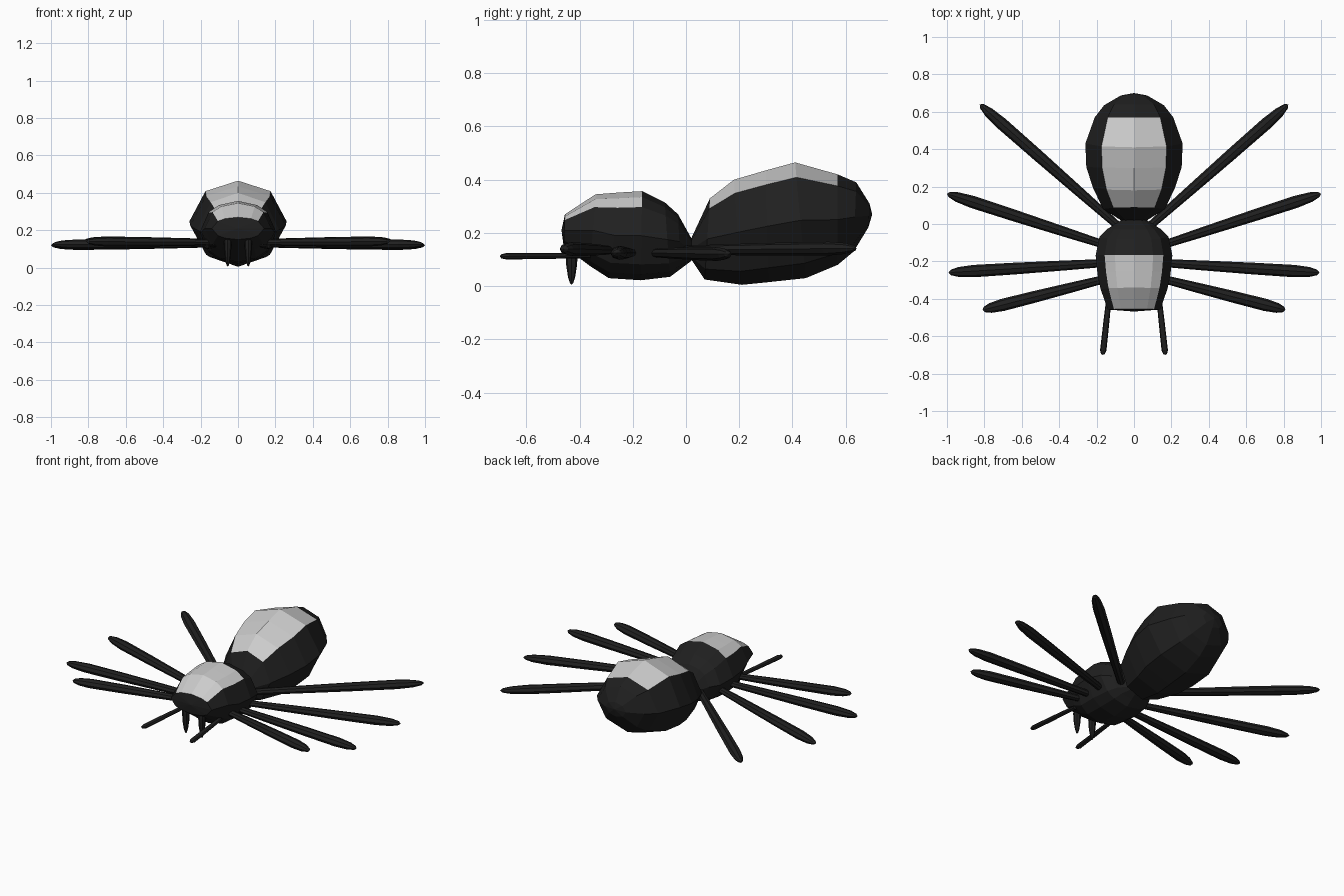
import bpy, bmesh
from math import sin, cos, radians, tau
from mathutils import Vector

if "Cube" in bpy.data.objects:
    bpy.data.objects.remove(bpy.data.objects["Cube"], do_unlink=True)


def material(name, value):
    m = bpy.data.materials.new(name)
    m.use_nodes = True
    colour = (value, value, value, 1)
    m.diffuse_color = colour
    m.node_tree.nodes["Principled BSDF"].inputs["Base Color"].default_value = colour
    return m


BLACK = material("matte black", 0.014)
GREY = material("pale grey", 0.6)


def loft(name, rings, start, end, is_grey=None):
    """Skin a list of point rings and close both ends on single points."""
    bm = bmesh.new()
    loops = [[bm.verts.new(p) for p in ring] for ring in rings]
    n = len(loops[0])
    for r, (a, b) in enumerate(zip(loops, loops[1:])):
        for i in range(n):
            j = (i + 1) % n
            f = bm.faces.new((a[i], a[j], b[j], b[i]))
            if is_grey and is_grey(r, i):
                f.material_index = 1
    for loop, point in ((loops[0], start), (loops[-1], end)):
        tip = bm.verts.new(point)
        for i in range(n):
            bm.faces.new((loop[i], loop[(i + 1) % n], tip))
    bmesh.ops.recalc_face_normals(bm, faces=bm.faces)
    mesh = bpy.data.meshes.new(name)
    bm.to_mesh(mesh)
    bm.free()
    mesh.materials.append(BLACK)
    if is_grey:
        mesh.materials.append(GREY)
    obj = bpy.data.objects.new(name, mesh)
    bpy.context.collection.objects.link(obj)
    return obj


def body(name, sections, half_angles, start, end, rows, cols):
    """Sections: top y, top z, bottom y, bottom z, half width."""
    angles = half_angles + [360 - a for a in half_angles[-2:0:-1]]
    rings = []
    for ty, tz, by, bz, w in sections:
        ring = []
        for a in angles:
            t = (1 - cos(radians(a))) / 2
            ring.append((w * sin(radians(a)), ty + (by - ty) * t, tz + (bz - tz) * t))
        rings.append(ring)
    n = len(angles)
    # The pale back plate covers the uppermost columns of some rows
    return loft(name, rings, start, end,
                lambda r, i: r in rows and (i < cols or i >= n - cols))


def limb(name, start, end, profile, wide, thick, sides=8):
    """Tapered limb; profile holds (fraction along, radius scale)."""
    start, end = Vector(start), Vector(end)
    axis = (end - start).normalized()
    ref = Vector((0, 0, 1)) if abs(axis.z) < 0.8 else Vector((0, 1, 0))
    side = axis.cross(ref).normalized()
    up = side.cross(axis)
    rings = []
    for t, s in profile:
        c = start.lerp(end, t)
        rings.append([c + side * (wide * s * cos(tau * i / sides))
                      + up * (thick * s * sin(tau * i / sides)) for i in range(sides)])
    return loft(name, rings, start, end)


# Abdomen
body("abdomen", [
    (0.02, 0.18, 0.02, 0.10, 0.07),
    (0.09, 0.33, 0.07, 0.025, 0.165),
    (0.18, 0.40, 0.21, 0.005, 0.22),
    (0.30, 0.435, 0.31, 0.015, 0.255),
    (0.41, 0.465, 0.45, 0.03, 0.26),
    (0.57, 0.42, 0.57, 0.08, 0.21),
    (0.64, 0.39, 0.63, 0.13, 0.16),
    (0.69, 0.31, 0.685, 0.22, 0.07)],
    [0, 42, 90, 138, 180], (0, 0, 0.14), (0, 0.70, 0.27), range(1, 5), 1)

# Head and thorax
body("thorax", [
    (-0.455, 0.27, -0.46, 0.15, 0.14),
    (-0.34, 0.345, -0.36, 0.075, 0.178),
    (-0.25, 0.352, -0.29, 0.03, 0.195),
    (-0.165, 0.357, -0.17, 0.022, 0.205),
    (-0.08, 0.315, -0.06, 0.035, 0.185),
    (-0.03, 0.27, -0.02, 0.065, 0.14),
    (0.02, 0.18, 0.02, 0.095, 0.07)],
    [0, 30, 50, 90, 130, 150, 180], (0, -0.468, 0.21), (0, 0.04, 0.14), range(0, 3), 2)

LEG = [(0, 0.6), (0.3, 0.8), (0.6, 0.95), (0.85, 1), (0.94, 0.8), (0.985, 0.45)]
FANG = [(0, 0.8), (0.3, 1), (0.6, 0.85), (0.85, 0.55), (0.97, 0.25)]
FEELER = [(0, 0.8), (0.5, 0.95), (0.93, 1), (0.985, 0.6)]

LEGS = {
    "front_leg": ((0.10, -0.28, 0.135), (0.81, -0.46, 0.14)),
    "second_leg": ((0.10, -0.205, 0.125), (0.992, -0.26, 0.125)),
    "third_leg": ((0.10, -0.13, 0.125), (1.0, 0.162, 0.12)),
    "rear_leg": ((0.04, -0.05, 0.135), (0.825, 0.64, 0.142)),
}

# Paired limbs on both sides
for label, sx in (("left", 1), ("right", -1)):
    def at(p):
        return (sx * p[0], p[1], p[2])
    for part, (a, b) in LEGS.items():
        limb(f"{label}_{part}", at(a), at(b), LEG, 0.033, 0.026)
    limb(f"{label}_fang", at((0.055, -0.43, 0.19)), at((0.055, -0.43, 0.005)),
         FANG, 0.021, 0.024)
    limb(f"{label}_feeler", at((0.13, -0.36, 0.115)), at((0.167, -0.70, 0.112)),
         FEELER, 0.017, 0.012)
